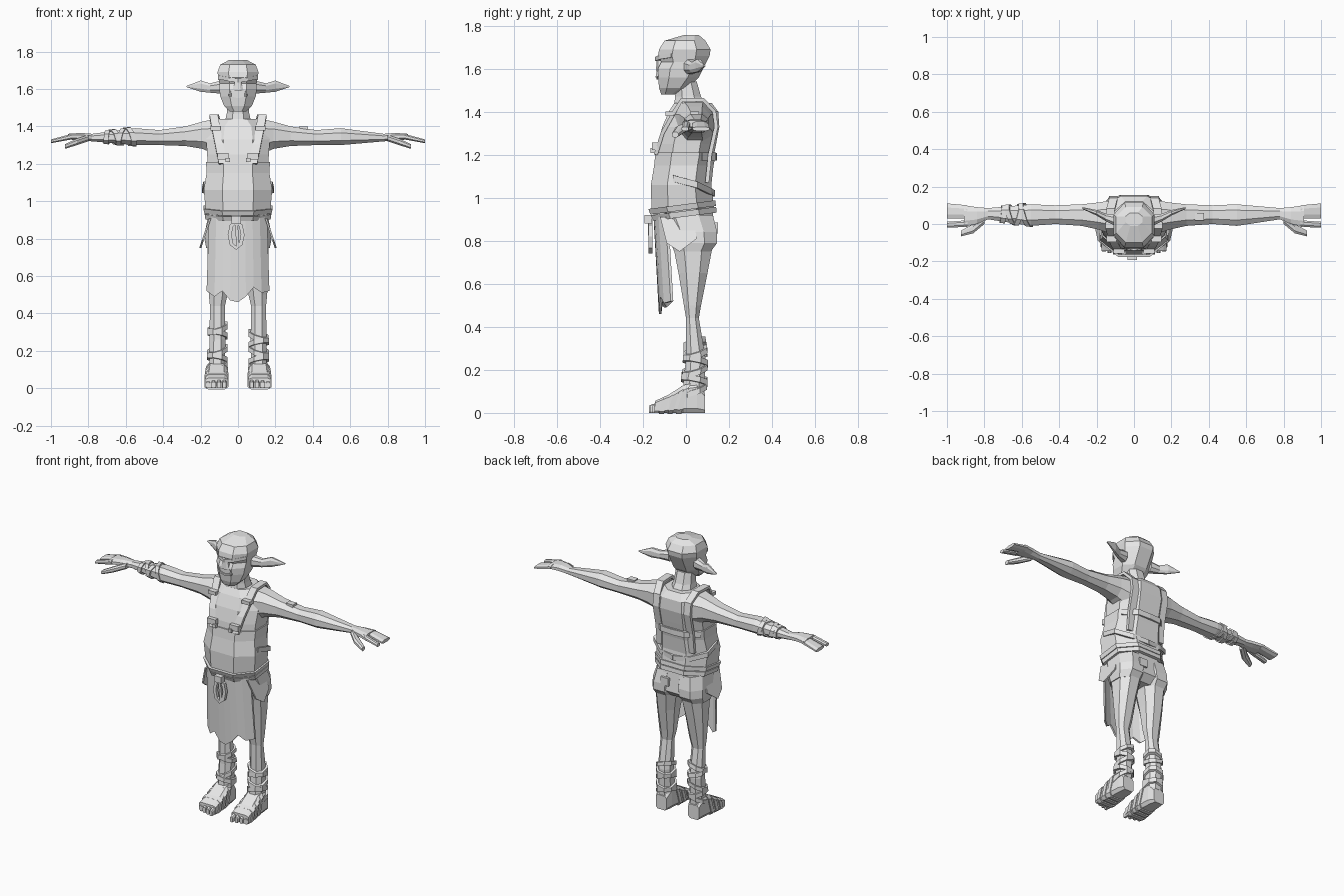
import bpy, bmesh, math
from mathutils import Vector

cube = bpy.data.objects.get("Cube")
if cube:
    bpy.data.objects.remove(cube)

grey = bpy.data.materials.new("light grey")
grey.use_nodes = True
colour = (.8, .8, .8, 1)
grey.diffuse_color = colour
grey.node_tree.nodes["Principled BSDF"].inputs["Base Color"].default_value = colour
ACROSS, DEEP, UPRIGHT = (1, 0, 0), (0, 1, 0), (0, 0, 1)


def skin(name, rings, mirror=False, closed=False, flip=1):
    """Bridge equal rings of points into a solid."""
    bm = bmesh.new()
    loops = [[bm.verts.new((x * flip, y, z)) for x, y, z in ring] for ring in rings]
    pairs = list(zip(loops, loops[1:]))
    if closed:
        pairs.append((loops[-1], loops[0]))
    else:
        bm.faces.new(loops[0])
        bm.faces.new(loops[-1])
    for a, b in pairs:
        for i in range(len(a)):
            j = (i + 1) % len(a)
            bm.faces.new((a[i], a[j], b[j], b[i]))
    bmesh.ops.recalc_face_normals(bm, faces=bm.faces)
    mesh = bpy.data.meshes.new(name)
    bm.to_mesh(mesh)
    bm.free()
    mesh.materials.append(grey)
    ob = bpy.data.objects.new(name, mesh)
    bpy.context.collection.objects.link(ob)
    if mirror:
        ob.modifiers.new("mirror", "MIRROR")


# Cross-sections: place along the axis, then the two spans across it
def level(z, width, front, back, x=0):
    return z, x - width / 2, x + width / 2, front, back


def station(x, front, back, bottom, top):
    return x, front, back, bottom, top


def cut(y, width, top, x, bottom=0):
    return y, x - width / 2, x + width / 2, bottom, top


def section(axis, row, chamfer, tilt=0, lean=0):
    """Rectangle with cut corners across an axis."""
    t, u0, u1, v0, v1 = row
    cu, cv = (u1 - u0) * chamfer, (v1 - v0) * chamfer
    flat = [(u0 + cu, v0), (u1 - cu, v0), (u1, v0 + cv), (u1, v1 - cv),
            (u1 - cu, v1), (u0 + cu, v1), (u0, v1 - cv), (u0, v0 + cv)]
    ring = []
    for u, v in flat:
        w = t + tilt * (v - (v0 + v1) / 2) + lean * (u - (u0 + u1) / 2)
        ring.append({"x": (w, u, v), "y": (u, w, v), "z": (u, v, w)}[axis])
    return ring


def loft(name, axis, rows, chamfer=.27, mirror=False):
    skin(name, [section(axis, row, chamfer) for row in rows], mirror)


def sample(rows, t):
    rows = sorted(rows)
    for a, b in zip(rows, rows[1:]):
        if a[0] <= t <= b[0]:
            k = (t - a[0]) / (b[0] - a[0])
            return [p + (q - p) * k for p, q in zip(a, b)]


def wrap(name, axis, rows, at, width, grow, tilt=0, lean=0, flip=1, mirror=False, chamfer=.27):
    """A band hugging a lofted body part."""
    rings = []
    for edge in (at - width / 2, at + width / 2):
        _, u0, u1, v0, v1 = sample(rows, edge)
        row = (edge, u0 - grow, u1 + grow, v0 - grow, v1 + grow)
        rings.append(section(axis, row, chamfer, tilt, lean))
    skin(name, rings, mirror, flip=flip)


def ribbon(name, path, side, width, thick, mirror=False, closed=False):
    """Flat strip swept along a path."""
    points, side, rings, n = [Vector(p) for p in path], Vector(side), [], len(path)
    for i, p in enumerate(points):
        a = points[i - 1] if (i or closed) else p
        b = points[(i + 1) % n] if (i < n - 1 or closed) else p
        up = (b - a).cross(side).normalized() * thick / 2
        half = side * width / 2
        rings.append([p + half + up, p - half + up, p - half - up, p + half - up])
    skin(name, rings, mirror, closed)


def box(name, centre, size, mirror=False):
    (x, y, z), (a, b, c) = centre, [s / 2 for s in size]
    skin(name, [[(x - a, y - b, h), (x + a, y - b, h), (x + a, y + b, h), (x - a, y + b, h)]
                for h in (z - c, z + c)], mirror)


# Torso with hips, neck and the bib body
torso = [level(z=.76, width=.16, front=-.03, back=.1),
         level(z=.8, width=.3, front=-.08, back=.14),
         level(z=.93, width=.32, front=-.145, back=.125),
         level(z=.97, width=.34, front=-.16, back=.12),
         level(z=1.06, width=.35, front=-.155, back=.11),
         level(z=1.15, width=.32, front=-.14, back=.12),
         level(z=1.25, width=.33, front=-.13, back=.14),
         level(z=1.33, width=.34, front=-.11, back=.155),
         level(z=1.4, width=.31, front=-.08, back=.15),
         level(z=1.44, width=.2, front=-.055, back=.12)]
loft("torso", "z", torso)
loft("neck", "z", [level(z=1.4, width=.15, front=-.06, back=.11),
                   level(z=1.47, width=.12, front=-.05, back=.07),
                   level(z=1.54, width=.11, front=-.05, back=.05)])
for low, high in ((.95, 1.06), (1.06, 1.15), (1.15, 1.21)):
    wrap("bib_body", "z", torso, at=(low + high) / 2, width=high - low, grow=.008)


def on_torso(x, z, back=False, lift=.01):
    """Point just off the torso, allowing for its cut corners."""
    _, u0, u1, v0, v1 = sample(torso, z)
    inset = max(0, x - u1 * .46) * (v1 - v0) / (u1 - u0) - lift
    return x, v1 - inset if back else v0 + inset, z


# Head with notched brow, nose, mouth, tusks and ears
loft("head", "z", [level(z=1.48, width=.09, front=-.115, back=-.05),
                   level(z=1.51, width=.15, front=-.125, back=.01),
                   level(z=1.56, width=.19, front=-.13, back=.06),
                   level(z=1.6, width=.2, front=-.13, back=.08),
                   level(z=1.63, width=.2, front=-.115, back=.095),
                   level(z=1.66, width=.21, front=-.13, back=.11),
                   level(z=1.69, width=.22, front=-.125, back=.114),
                   level(z=1.73, width=.19, front=-.1, back=.09),
                   level(z=1.756, width=.09, front=-.01, back=.06)])
ribbon("brow", [(x, -.135 + abs(x) ** 2 * 7, 1.645 + abs(x) / 6) for x in (-.1, -.05, 0, .05, .1)],
       UPRIGHT, width=.02, thick=.016)
loft("nose", "z", [level(z=1.59, width=.06, front=-.14, back=-.11),
                   level(z=1.65, width=.03, front=-.135, back=-.11)])
ribbon("mouth", [(x, -.132, 1.555 + abs(x) / 4) for x in (-.05, 0, .05)], UPRIGHT, width=.01, thick=.01)
loft("tusk", "z", [level(z=1.56, width=.014, front=-.142, back=-.12, x=.04),
                   level(z=1.59, width=.004, front=-.136, back=-.13, x=.04)], mirror=True)
loft("ear", "x", [station(x=.09, front=-.015, back=.05, bottom=1.575, top=1.645),
                  station(x=.15, front=.015, back=.055, bottom=1.58, top=1.63),
                  station(x=.2, front=.045, back=.075, bottom=1.585, top=1.645),
                  station(x=.275, front=.08, back=.09, bottom=1.61, top=1.616)], mirror=True)

# Arms and hands
arm = [station(x=.1, front=-.06, back=.13, bottom=1.24, top=1.445),
       station(x=.19, front=-.03, back=.115, bottom=1.28, top=1.425),
       station(x=.28, front=-.01, back=.105, bottom=1.295, top=1.4),
       station(x=.42, front=0, back=.1, bottom=1.3, top=1.38),
       station(x=.55, front=-.01, back=.105, bottom=1.3, top=1.39),
       station(x=.78, front=.025, back=.085, bottom=1.32, top=1.36),
       station(x=.84, front=0, back=.09, bottom=1.325, top=1.365),
       station(x=.91, front=-.015, back=.1, bottom=1.33, top=1.36)]
loft("arm", "x", arm, mirror=True)
loft("fingers", "x", [station(x=.89, front=.03, back=.1, bottom=1.33, top=1.36),
                      station(x=1, front=.03, back=.11, bottom=1.31, top=1.33)], mirror=True)
loft("index_finger", "x", [station(x=.89, front=-.015, back=.02, bottom=1.33, top=1.36),
                           station(x=1, front=-.02, back=.012, bottom=1.31, top=1.33)], mirror=True)
loft("thumb", "x", [station(x=.8, front=0, back=.05, bottom=1.32, top=1.355),
                    station(x=.86, front=-.05, back=0, bottom=1.3, top=1.335),
                    station(x=.925, front=-.066, back=-.035, bottom=1.28, top=1.305)], mirror=True)
for i, lean in enumerate((.3, -.25, .3, -.1)):
    wrap("arm_wrap", "x", arm, at=.58 + i * .04, width=.026, grow=.008, tilt=lean, lean=lean, flip=-1)
box("arm_patch", centre=(.35, .04, 1.39), size=(.05, .04, .02))

# Legs with bandages
leg = [level(z=.86, width=.155, front=-.08, back=.13, x=.088),
       level(z=.78, width=.15, front=-.06, back=.125, x=.09),
       level(z=.65, width=.125, front=-.035, back=.1, x=.1),
       level(z=.5, width=.1, front=-.01, back=.07, x=.106),
       level(z=.44, width=.08, front=0, back=.06, x=.11),
       level(z=.26, width=.085, front=0, back=.09, x=.11),
       level(z=.05, width=.085, front=-.02, back=.085, x=.112)]
loft("leg", "z", leg, mirror=True)
for flip, heights in ((1, (.28, .24, .2, .15, .11)), (-1, (.32, .29, .2, .16, .12))):
    for i, height in enumerate(heights):
        sway = -.2 if i % 2 else .3
        wrap("leg_wrap", "z", leg, at=height, width=.026, grow=.012, tilt=sway, lean=-sway, flip=flip)

# Feet with toes and straps
foot = [cut(y=.088, width=.075, top=.09, x=.115), cut(y=.05, width=.095, top=.14, x=.113),
        cut(y=-.01, width=.105, top=.13, x=.113), cut(y=-.08, width=.115, top=.085, x=.115),
        cut(y=-.145, width=.118, top=.055, x=.116)]
loft("foot", "y", foot, chamfer=.15, mirror=True)
for i in range(4):
    x = .073 + i * .029
    loft("toe", "y", [cut(y=-.13, width=.026, top=.05, x=x),
                      cut(y=-.172 + i * .008, width=.02, top=.034, x=x)], chamfer=.2, mirror=True)
    if i:
        wrap("foot_strap", "y", foot, at=.03 - i * .044, width=.026, grow=.006, tilt=.3,
             mirror=True, chamfer=.15)

# Shorts with ragged side flaps and a seat patch
loft("shorts_leg", "z", [level(z=.92, width=.16, front=-.12, back=.125, x=.08),
                         level(z=.84, width=.175, front=-.085, back=.145, x=.088),
                         level(z=.79, width=.17, front=-.07, back=.145, x=.093),
                         level(z=.75, width=.15, front=-.055, back=.115, x=.095)], mirror=True)
box("seat_patch", centre=(.05, .14, .86), size=(.055, .016, .05))
flap = [(-.12, .91), (.03, .92), (.05, .81), (-.03, .75), (-.09, .79)]
skin("side_flap", [[(x + (.92 - z) / 3, y, z) for y, z in flap] for x in (.14, .15)], mirror=True)

# Ragged loincloth
cloth = []
for i, hem in enumerate((.52, .49, .52, .47, .46, .49, .54, .51, .52)):
    x = (i - 4) / 4
    bend = .055 * abs(x) ** 3
    cloth.append([(x * .155, bend - .152, .93), (x * .168, bend - .126, hem),
                  (x * .168, bend - .114, hem), (x * .155, bend - .138, .93)])
skin("loincloth", cloth)

# Rope belt, knot, hanging loop and tail
for height in (.925, .955):
    wrap("rope_belt", "z", torso, at=height, width=.026, grow=.016, tilt=.13)
box("belt_knot", centre=(-.01, -.175, .9), size=(.05, .035, .04))
turns = [i * math.tau / 8 for i in range(8)]
ribbon("rope_loop", [(.035 * math.cos(a) - .01, -.165, .82 + .07 * math.sin(a)) for a in turns],
       DEEP, width=.02, thick=.02, closed=True)
ribbon("rope_tail", [(-.01, -.17, .89), (0, -.165, .76)], DEEP, width=.016, thick=.016)

# Shoulder straps, buckles and back bands
front = [on_torso(x=.08 + (z - 1.2) / 5, z=z) for z in (1.2, 1.3, 1.4)]
back = [on_torso(x=.11, z=z, back=True) for z in (1.4, 1.33, 1.2, 1.07)]
ribbon("strap", front + [(.13, -.02, 1.455), (.125, .08, 1.455)] + back, ACROSS, width=.045, thick=.018, mirror=True)
box("buckle", centre=(.08, -.145, 1.24), size=(.06, .025, .035), mirror=True)
box("buckle_peg", centre=(.055, -.155, 1.22), size=(.022, .022, .022), mirror=True)
box("shoulder_buckle", centre=(.12, -.075, 1.39), size=(.055, .04, .022), mirror=True)
ribbon("back_roll", [(.175, -.06, 1.09), (.184, .05, 1.06), on_torso(x=.1, z=1.03, back=True),
                     on_torso(x=0, z=1.02, back=True)], UPRIGHT, width=.03, thick=.02, mirror=True)
ribbon("back_band", [on_torso(x=x, z=1.19, back=True) for x in (.155, .08, 0)],
       UPRIGHT, width=.035, thick=.014, mirror=True)
